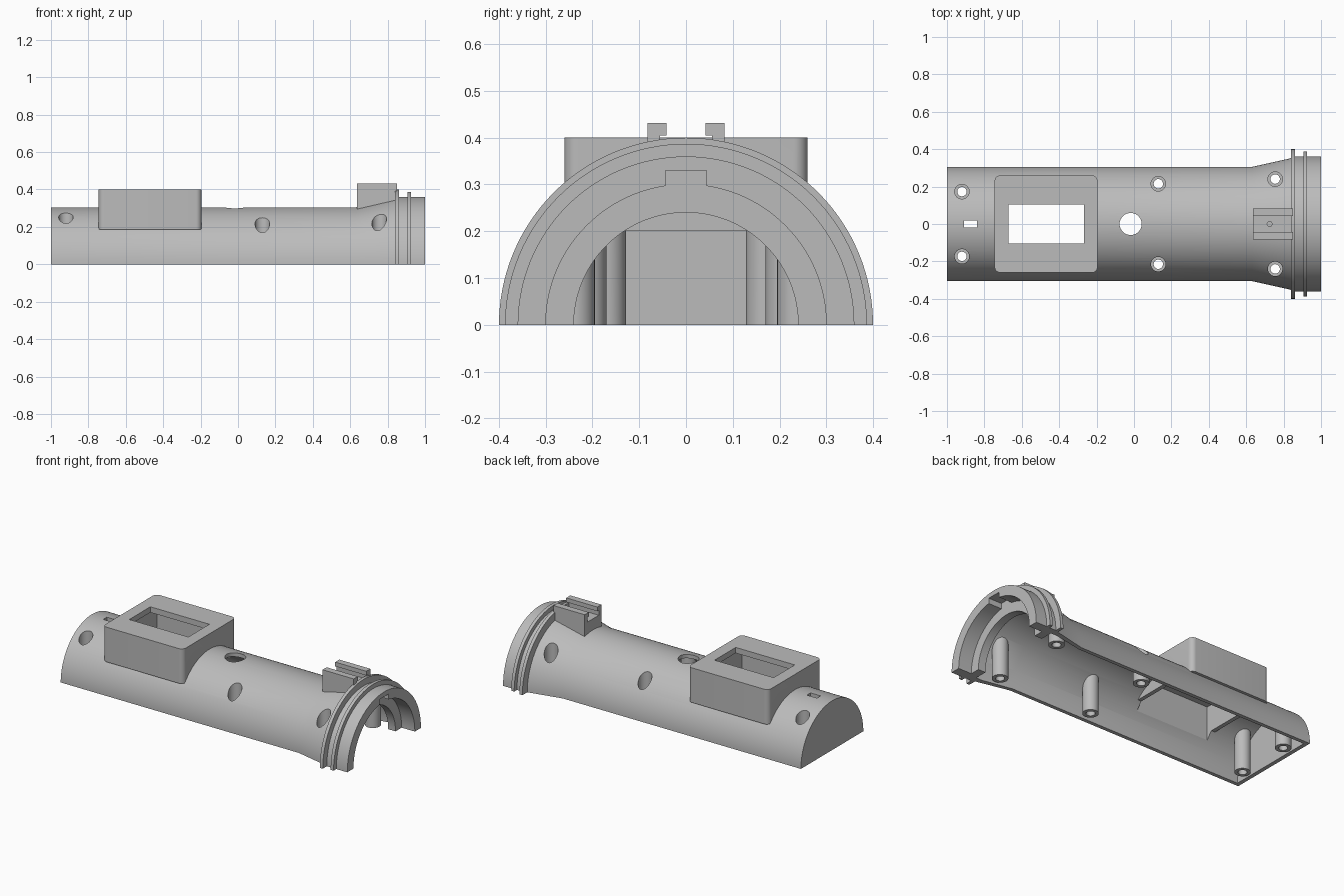
import bpy, bmesh, math
from mathutils import Matrix, Vector

old = bpy.data.objects.get("Cube")
if old:
    bpy.data.objects.remove(old, do_unlink=True)

grey = bpy.data.materials.new("plain grey")
grey.use_nodes = True
grey.diffuse_color = (0.5, 0.5, 0.5, 1)
grey.node_tree.nodes["Principled BSDF"].inputs["Base Color"].default_value = (0.5, 0.5, 0.5, 1)


def finish(name, bm):
    bmesh.ops.recalc_face_normals(bm, faces=bm.faces)
    mesh = bpy.data.meshes.new(name)
    bm.to_mesh(mesh)
    bm.free()
    mesh.materials.append(grey)
    ob = bpy.data.objects.new(name, mesh)
    bpy.context.collection.objects.link(ob)
    return ob


def lathe(name, profile, n=128):
    """Solid of revolution about x from (x, radius) points."""
    bm = bmesh.new()
    rings = [[bm.verts.new((x, r * math.cos(2 * math.pi * i / n), r * math.sin(2 * math.pi * i / n)))
              for i in range(n)] for x, r in profile]
    for a, b in zip(rings, rings[1:]):
        for i in range(n):
            j = (i + 1) % n
            bm.faces.new((a[i], a[j], b[j], b[i]))
    bm.faces.new(rings[0])
    bm.faces.new(rings[-1])
    return finish(name, bm)


def block(name, x0, x1, y0, y1, z0, z1, radius=0):
    bm = bmesh.new()
    size = Vector((x1 - x0, y1 - y0, z1 - z0))
    mid = Vector((x0 + x1, y0 + y1, z0 + z1)) / 2
    bmesh.ops.create_cube(bm, size=1, matrix=Matrix.Translation(mid) @ Matrix.Diagonal(size).to_4x4())
    if radius:
        upright = [e for e in bm.edges if abs((e.verts[0].co - e.verts[1].co).z) > 0.01]
        bmesh.ops.bevel(bm, geom=upright, offset=radius, segments=8, profile=0.5, affect='EDGES')
    return finish(name, bm)


def post(name, x, y, r, z0, z1):
    bm = bmesh.new()
    bmesh.ops.create_cone(bm, cap_ends=True, segments=40, radius1=r, radius2=r, depth=z1 - z0,
                          matrix=Matrix.Translation((x, y, (z0 + z1) / 2)))
    return finish(name, bm)


def combine(target, tool, operation):
    tool.hide_render = True
    mod = target.modifiers.new(operation.lower(), 'BOOLEAN')
    mod.operation, mod.object, mod.solver = operation, tool, 'EXACT'
    with bpy.context.temp_override(object=target, active_object=target):
        bpy.ops.object.modifier_apply(modifier=mod.name)
    bpy.data.objects.remove(tool, do_unlink=True)


def cut(target, tool):
    combine(target, tool, 'DIFFERENCE')


def add(target, tool):
    combine(target, tool, 'UNION')


bosses = [(x, side * y) for x, y in ((-0.92, 0.173), (0.13, 0.215), (0.755, 0.24)) for side in (1, -1)]

# Outer tube with flared, double-flanged mouth
body = lathe("half_tube_housing", [
    (-1, 0.305), (0.63, 0.305), (0.84, 0.352), (0.84, 0.4), (0.86, 0.4), (0.86, 0.36),
    (0.905, 0.36), (0.905, 0.387), (0.925, 0.387), (0.925, 0.36), (1, 0.36)])

# Raised window box
add(body, block("window_box", -0.745, -0.195, -0.26, 0.26, 0.185, 0.4, 0.03))

# Accessory rail with lipped slot
rail = block("rail", 0.636, 0.849, -0.082, 0.082, 0.25, 0.431)
cut(rail, block("rail_slot", 0.6, 0.9, -0.056, 0.056, 0.375, 0.405))
cut(rail, block("rail_mouth", 0.6, 0.9, -0.042, 0.042, 0.39, 0.5))
cut(rail, post("rail_pin_hole", 0.725, 0, 0.013, 0.355, 0.39))
add(body, rail)

# Hollow interior, leaving bosses, box walls and the inner mouth ring
cavity = lathe("cavity", [
    (-0.975, 0.282), (0.63, 0.282), (0.82, 0.318), (0.86, 0.318), (0.86, 0.24),
    (0.91, 0.24), (0.91, 0.3), (1.1, 0.3)])
for x, y in bosses:
    cut(cavity, post("boss", x, y, 0.045, -0.5, 0.5))
cut(cavity, block("box_walls", -0.745, -0.195, -0.26, 0.26, 0.2, 0.5))
cut(body, cavity)

# Window pocket and opening
cut(body, block("box_pocket", -0.72, -0.22, -0.235, 0.235, 0.15, 0.365))
cut(body, block("window", -0.672, -0.268, -0.103, 0.103, 0.3, 0.5))

# Counterbored screw holes
for x, y in bosses:
    cut(body, post("counterbore", x, y, 0.039, 0.035, 0.5))
    cut(body, post("screw_hole", x, y, 0.025, -0.1, 0.1))

# Button hole, small slot and mouth keyway
cut(body, post("button_hole", -0.018, 0, 0.059, 0.2, 0.5))
cut(body, block("slot", -0.91, -0.84, -0.018, 0.018, 0.2, 0.5))
cut(body, block("keyway", 0.91, 1.1, -0.044, 0.044, 0.25, 0.33))

# Split along the flat base
cut(body, block("lower_half", -2, 2, -1, 1, -1, 0))

bpy.ops.object.select_all(action='DESELECT')
body.select_set(True)
bpy.context.view_layer.objects.active = body
bpy.ops.object.shade_smooth_by_angle(angle=math.radians(25))
